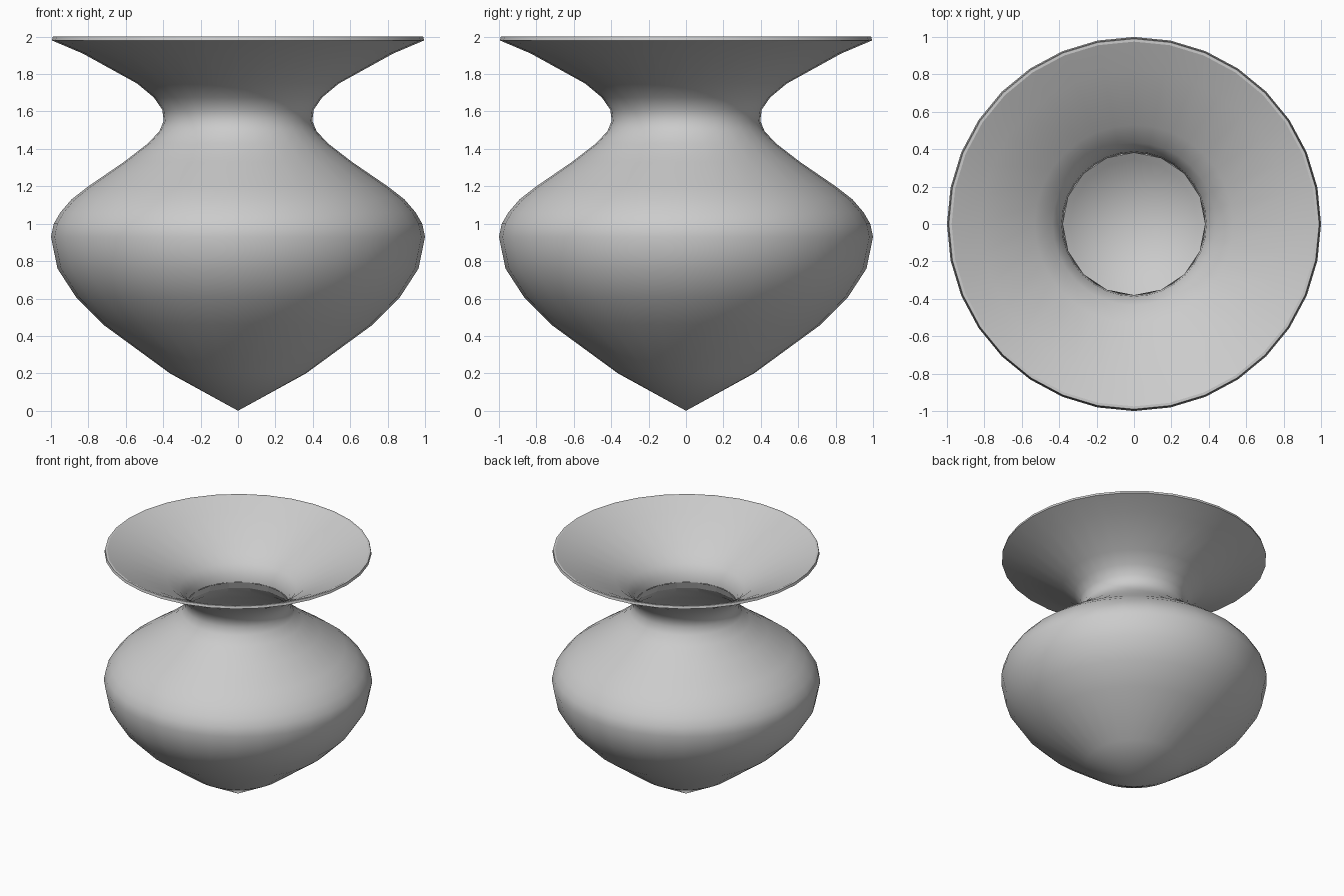
import bpy
import bmesh
from math import sin, cos, tau, radians

cube = bpy.data.objects.get("Cube")
if cube:
    bpy.data.objects.remove(cube, do_unlink=True)

clay = bpy.data.materials.new("grey clay")
clay.use_nodes = True
clay.diffuse_color = (0.6, 0.6, 0.6, 1)
clay.node_tree.nodes["Principled BSDF"].inputs["Base Color"].default_value = clay.diffuse_color

WALL = 0.02

# Outer outline of the vase: (radius, height), tip to rim
belly = [(0.364, 0.2), (0.72, 0.46), (0.865, 0.606), (0.965, 0.76), (1.0, 0.93),
         (0.985, 1.0), (0.95, 1.06), (0.89, 1.13), (0.8, 1.2), (0.61, 1.33),
         (0.48, 1.43), (0.42, 1.495), (0.397, 1.55)]
flare = [(0.405, 1.61), (0.45, 1.675), (0.54, 1.75), (0.83, 1.91), (0.995, 1.98)]


def lathe(name, profile, sides, tip=None, flip=False, angle=40):
    """Revolve a profile around z, closing it at a tip height if given."""
    bm = bmesh.new()
    rings = [[bm.verts.new((r * sin(tau * i / sides), r * cos(tau * i / sides), z))
              for i in range(sides)] for r, z in profile]
    for low, high in zip(rings, rings[1:]):
        for i in range(sides):
            j = (i + 1) % sides
            bm.faces.new((low[j], low[i], high[i], high[j]))
    if tip is not None:
        point = bm.verts.new((0, 0, tip))
        for i in range(sides):
            bm.faces.new((rings[0][i], point, rings[0][(i + 1) % sides]))
    bmesh.ops.recalc_face_normals(bm, faces=bm.faces)
    # Outward is the default; the inside walls face the axis
    test = max(bm.faces, key=lambda f: abs(f.normal.x))
    outward = test.normal.x * test.calc_center_median().x > 0
    if outward == flip:
        bmesh.ops.reverse_faces(bm, faces=bm.faces)
    mesh = bpy.data.meshes.new(name)
    bm.to_mesh(mesh)
    bm.free()
    mesh.materials.append(clay)
    obj = bpy.data.objects.new(name, mesh)
    bpy.context.collection.objects.link(obj)
    bpy.ops.object.select_all(action='DESELECT')
    obj.select_set(True)
    bpy.context.view_layer.objects.active = obj
    bpy.ops.object.shade_smooth_by_angle(angle=radians(angle))
    return obj


# Outside wall with the thin rim
rim = [(0.99, 2.0), (0.975, 2.0)]
lathe("vase_outside", belly + flare + rim, 32, tip=0.0)

# Inside of the flared mouth, down to the throat
mouth = [(0.38, 1.56), (0.387, 1.62), (0.435, 1.69), (0.53, 1.77), (0.82, 1.925), (0.975, 2.0)]
lathe("mouth_inside", mouth, 32, flip=True)

# Coarser hollow inside the belly, with a faceted floor
hollow = [(r - WALL, z + WALL * 0.5) for r, z in belly[:-1]] + [(0.38, 1.56)]
lathe("belly_inside", hollow, 16, tip=0.02, flip=True, angle=15)
